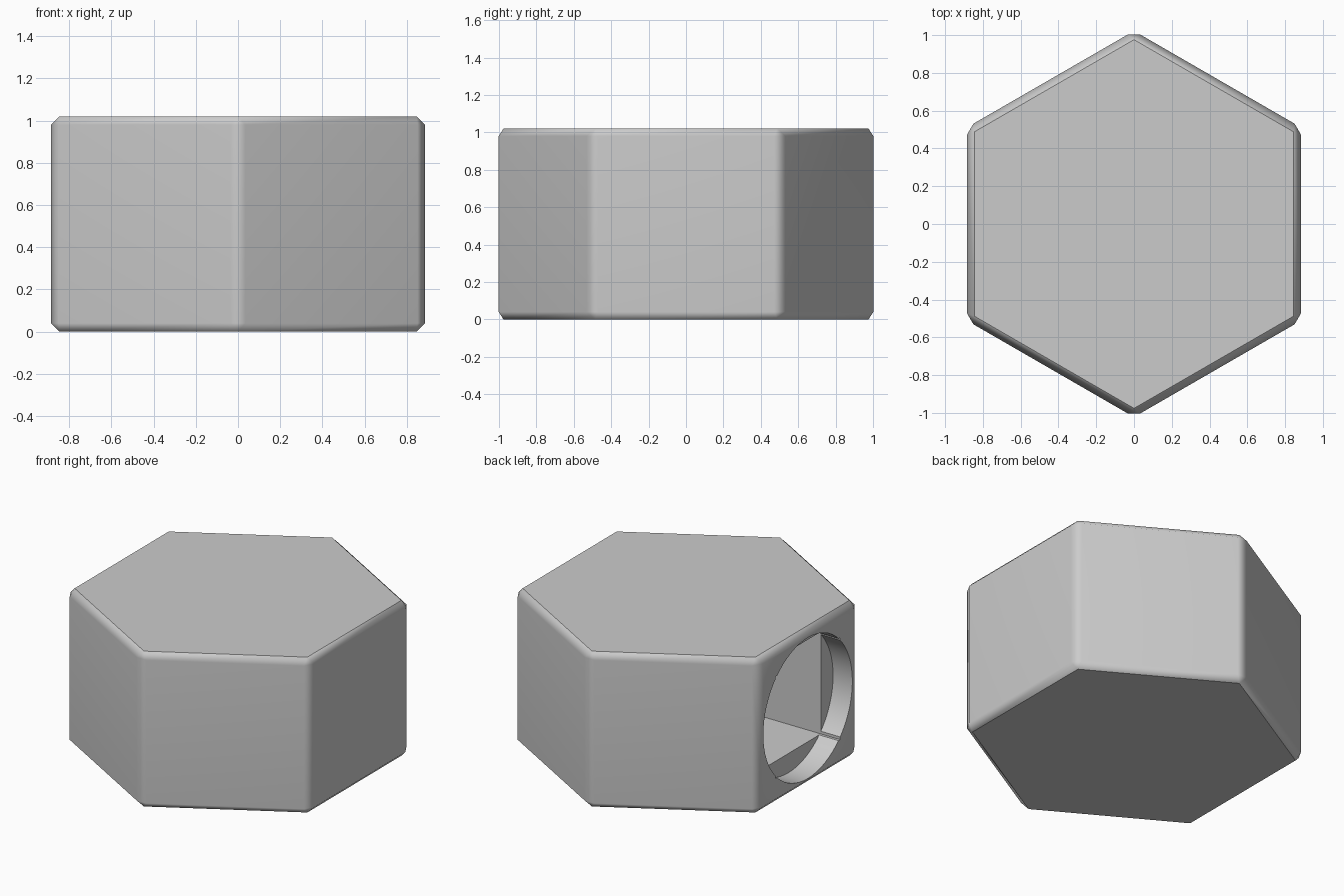
import bpy, math

old = bpy.data.objects.get("Cube")
if old:
    bpy.data.objects.remove(old, do_unlink=True)

RADIUS = 1.022      # hexagon corner radius before bevelling
HEIGHT = 1.02
BEVEL = 0.04
FACE_X = -0.885     # flat side that carries the opening
MID = HEIGHT / 2

grey = bpy.data.materials.new("light_grey")
grey.use_nodes = True
colour = (0.6, 0.6, 0.6, 1)
grey.diffuse_color = colour
grey.node_tree.nodes["Principled BSDF"].inputs["Base Color"].default_value = colour


def apply_modifier(obj, name):
    bpy.ops.object.select_all(action="DESELECT")
    obj.select_set(True)
    bpy.context.view_layer.objects.active = obj
    bpy.ops.object.modifier_apply(modifier=name)


def cut(obj, cutter):
    cutter.hide_render = True
    mod = obj.modifiers.new("cut", "BOOLEAN")
    mod.operation = "DIFFERENCE"
    mod.solver = "EXACT"
    mod.object = cutter
    apply_modifier(obj, "cut")
    bpy.data.objects.remove(cutter, do_unlink=True)


# Six-sided body with points at front and back
bpy.ops.mesh.primitive_cylinder_add(vertices=6, radius=RADIUS, depth=HEIGHT, location=(0, 0, MID))
body = bpy.context.object
body.name = "hexagonal_body"
body.data.materials.append(grey)

# Chamfer on every edge
bevel = body.modifiers.new("bevel", "BEVEL")
bevel.width = BEVEL
bevel.segments = 1
bevel.limit_method = "NONE"
apply_modifier(body, "bevel")

# Shallow round recess in the flat side
depth = 0.14
bpy.ops.mesh.primitive_cylinder_add(vertices=64, radius=0.462, depth=2 * depth,
                                    location=(FACE_X, 0, MID), rotation=(0, math.pi / 2, 0))
cut(body, bpy.context.object)

# Deep square chamber whose corners notch the round rim
side, outer, inner = 0.67, -1.1, 0.2
bpy.ops.mesh.primitive_cube_add(size=1, location=((outer + inner) / 2, 0, MID))
box = bpy.context.object
box.scale = (inner - outer, side, side)
cut(body, box)

# Smooth the upright corners, keep the chamfers crisp
bpy.ops.object.select_all(action="DESELECT")
body.select_set(True)
bpy.context.view_layer.objects.active = body
bpy.ops.object.shade_smooth_by_angle(angle=math.radians(35))
weighted = body.modifiers.new("weighted_normals", "WEIGHTED_NORMAL")
weighted.keep_sharp = True
